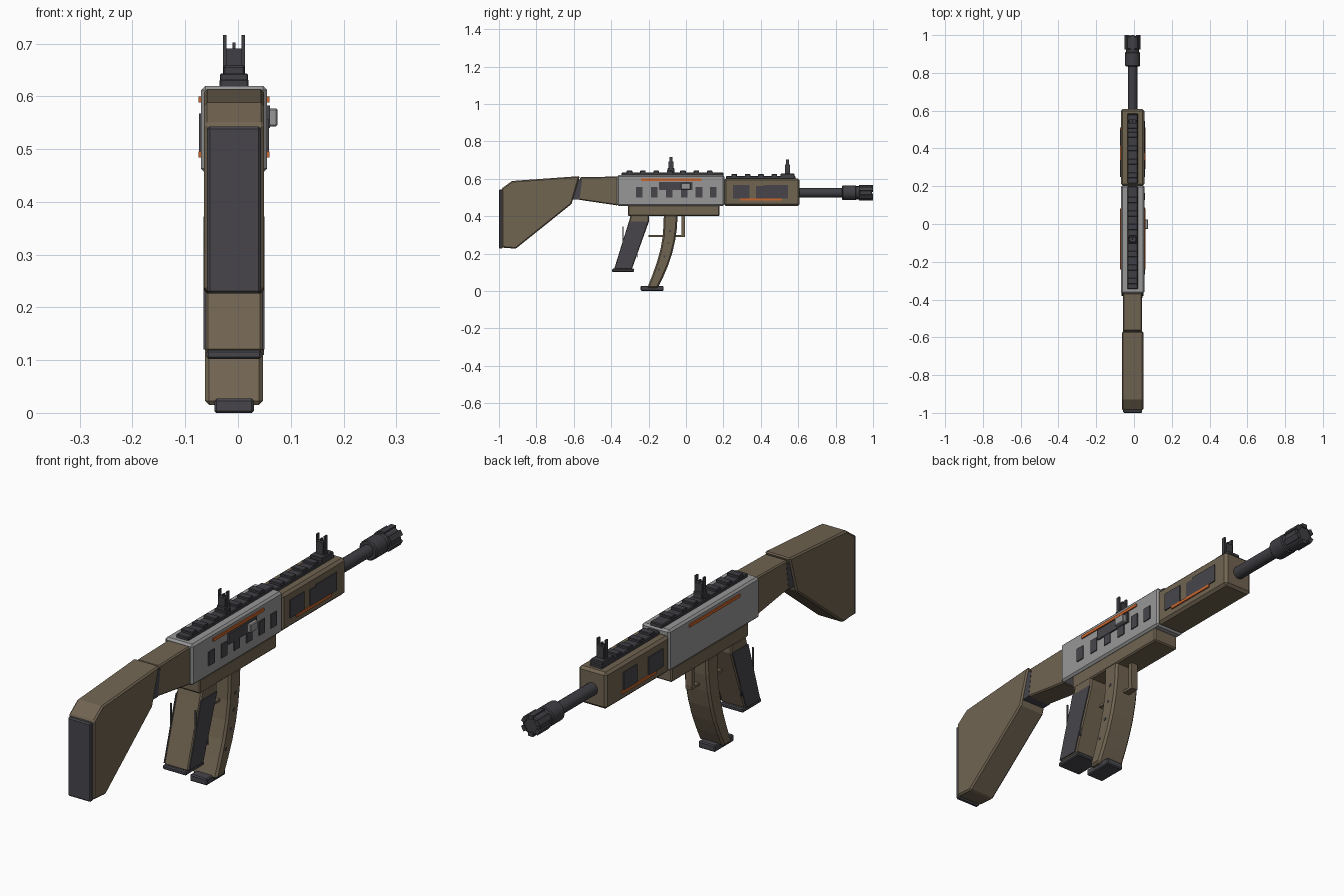
import bpy, bmesh, math
from mathutils import Matrix

if "Cube" in bpy.data.objects:
    bpy.data.objects.remove(bpy.data.objects["Cube"])

CX = -0.0075   # centre plane of the gun body
HW = 0.0625    # half width of receiver and handguard


def mat(name, r, g, b):
    m = bpy.data.materials.new(name)
    m.diffuse_color = (r, g, b, 1)
    m.use_nodes = True
    m.node_tree.nodes["Principled BSDF"].inputs["Base Color"].default_value = m.diffuse_color
    return m


BROWN = mat("earth_brown", 0.165, 0.128, 0.083)
DARK = mat("dark_grey", 0.063, 0.060, 0.070)
BLACK = mat("gunmetal", 0.050, 0.050, 0.058)
GREY = mat("receiver_grey", 0.31, 0.31, 0.31)
ORANGE = mat("orange", 0.60, 0.13, 0.025)


def finish(name, bm, material, bevel=0.0):
    bmesh.ops.recalc_face_normals(bm, faces=bm.faces)
    me = bpy.data.meshes.new(name)
    bm.to_mesh(me)
    bm.free()
    me.materials.append(material)
    ob = bpy.data.objects.new(name, me)
    bpy.context.collection.objects.link(ob)
    if bevel:
        mod = ob.modifiers.new("bevel", 'BEVEL')
        mod.width = bevel
        mod.segments = 1
        mod.limit_method = 'ANGLE'
        mod.angle_limit = math.radians(35)
    return ob


def prism(name, pts, hw, material, bevel=0.0, cx=CX):
    """Side profile (y, z) extruded across x."""
    bm = bmesh.new()
    a = [bm.verts.new((cx - hw, y, z)) for y, z in pts]
    b = [bm.verts.new((cx + hw, y, z)) for y, z in pts]
    bm.faces.new(a)
    bm.faces.new(b)
    n = len(pts)
    for i in range(n):
        j = (i + 1) % n
        bm.faces.new((a[i], a[j], b[j], b[i]))
    return finish(name, bm, material, bevel)


def box(name, y0, y1, z0, z1, hw, material, bevel=0.0, cx=CX):
    return prism(name, [(y0, z0), (y1, z0), (y1, z1), (y0, z1)], hw, material, bevel, cx)


def tube(name, y0, y1, r, material, z=0.525, sides=16):
    bm = bmesh.new()
    bmesh.ops.create_cone(bm, cap_ends=True, segments=sides, radius1=r, radius2=r, depth=y1 - y0,
                          matrix=Matrix.Translation((CX, (y0 + y1) / 2, z)) @ Matrix.Rotation(math.pi / 2, 4, 'X'))
    ob = finish(name, bm, material, 0.004)
    for p in ob.data.polygons:
        p.use_smooth = len(p.vertices) == 4
    ob.data.set_sharp_from_angle(angle=math.radians(30))
    return ob


def plate(name, side, y0, y1, z0, z1, material, t=0.004, hw=HW):
    """Thin plate on one flank: side +1 is right, -1 is left."""
    return box(name, y0, y1, z0, z1, t / 2 + 0.001, material, 0, CX + side * (hw + t / 2 - 0.001))


# Stock, butt pad, joint and neck
prism("stock", [(-0.985, 0.232), (-0.91, 0.226), (-0.612, 0.465), (-0.568, 0.614),
                (-0.93, 0.588), (-0.985, 0.548)], 0.057, BROWN, 0.006)
box("butt_pad", -1.0, -0.98, 0.226, 0.543, 0.051, DARK, 0.005)
prism("stock_joint", [(-0.61, 0.488), (-0.57, 0.488), (-0.555, 0.595), (-0.58, 0.595)], 0.051, DARK)
prism("stock_neck", [(-0.575, 0.488), (-0.365, 0.457), (-0.365, 0.612), (-0.565, 0.608)], 0.05, BROWN, 0.005)

# Receiver and lower receiver
box("receiver", -0.368, 0.205, 0.455, 0.62, HW, GREY, 0.008)
box("lower_receiver", -0.31, 0.18, 0.40, 0.458, 0.055, BROWN, 0.005)

# Receiver flank details
for s, side in ((1, "right"), (-1, "left")):
    plate(side + "_receiver_stripe", s, -0.24, 0.082, 0.588, 0.600, ORANGE, 0.005)
plate("ejection_port", 1, -0.145, 0.035, 0.54, 0.583, DARK, 0.006)
for i, y in enumerate((-0.25, -0.17, -0.09, -0.01, 0.07, 0.145)):
    plate("receiver_slot_%d" % i, 1, y - 0.018, y + 0.018, 0.50, 0.556, DARK)
box("charging_handle", -0.026, 0.024, 0.543, 0.577, 0.013, GREY, 0.003, 0.062)

# Handguard with side panels and stripes
box("handguard", 0.203, 0.608, 0.455, 0.602, HW, BROWN, 0.010)
for s, side in ((1, "right"), (-1, "left")):
    plate(side + "_guard_panel_rear", s, 0.25, 0.34, 0.495, 0.567, DARK)
    plate(side + "_guard_panel_front", s, 0.415, 0.545 if s > 0 else 0.50, 0.495, 0.567, DARK)
    plate(side + "_guard_stripe", s, 0.29, 0.512, 0.484, 0.495, ORANGE, 0.005)
plate("right_guard_panel_mid", 1, 0.375, 0.43, 0.495, 0.56, DARK, 0.003)

# Barrel and muzzle device
tube("barrel", 0.59, 0.95, 0.025, BLACK)
tube("muzzle_collar", 0.835, 0.91, 0.040, BLACK)
tube("muzzle_neck", 0.90, 0.935, 0.035, BLACK)
tube("muzzle_brake", 0.925, 0.995, 0.039, BLACK)
for i in range(6):
    bm = bmesh.new()
    bmesh.ops.create_cube(bm, size=1, matrix=Matrix.Translation((CX, 0.9625, 0.525))
                          @ Matrix.Rotation(i * math.pi / 3, 4, 'Y')
                          @ Matrix.Translation((0, 0, 0.034))
                          @ Matrix.Diagonal((0.022, 0.075, 0.016, 1)))
    finish("muzzle_rib_%d" % i, bm, BLACK)

# Top rails with cross slats
for name, y0, y1, z in (("receiver_rail", -0.345, 0.20, 0.615), ("guard_rail", 0.215, 0.585, 0.597)):
    box(name, y0, y1, z, z + 0.018, 0.0275, BLACK, 0.003)
    count = int((y1 - y0) / 0.07)
    for i in range(count):
        y = y0 + 0.04 + i * 0.0715
        box("%s_slat_%d" % (name, i), y - 0.012, y + 0.018, z + 0.012, z + 0.028, 0.0265, BLACK, 0.002)

# Iron sights
for name, y, zb, base in (("rear_sight", -0.08, 0.63, 0.018), ("front_sight", 0.543, 0.60, 0.037)):
    top = 0.716 if base < 0.03 else 0.702
    box(name + "_base", y - base, y + base, zb, zb + 0.028, 0.0275 if base > 0.03 else 0.02, BLACK, 0.003)
    box(name + "_block", y - 0.014, y + 0.012, zb, top - 0.025, 0.015, BLACK)
    box(name + "_post", y - 0.005, y + 0.005, zb, top - 0.014, 0.003, BLACK)
    for s in (-1, 1):
        box("%s_wing_%d" % (name, s), y - 0.008, y + 0.008, zb, top, 0.003, BLACK, 0, CX + s * 0.0175)

# Pistol grip with side panels and base
grip = [(-0.385, 0.115), (-0.29, 0.115), (-0.198, 0.372), (-0.198, 0.41), (-0.295, 0.41), (-0.305, 0.372)]
prism("grip", grip, 0.055, BROWN, 0.006)
for s in (-1, 1):
    prism("grip_panel_%d" % s, [(-0.380, 0.12), (-0.292, 0.12), (-0.203, 0.372), (-0.304, 0.372)],
          0.002, DARK, 0, CX + s * 0.0555)
    for i, (y, z0, z1) in enumerate(((-0.337, 0.195, 0.345), (-0.26, 0.178, 0.30))):
        box("grip_strip_%d_%d" % (s, i), y - 0.002, y + 0.002, z0, z1, 0.003, DARK, 0, CX + s * 0.0545)
box("grip_base", -0.395, -0.277, 0.102, 0.119, 0.052, DARK, 0.004)

# Curved magazine, floor plate and witness dots
front = [(-0.045, 0.41), (-0.048, 0.34), (-0.058, 0.27), (-0.074, 0.20), (-0.096, 0.135), (-0.122, 0.075), (-0.152, 0.015)]
back = [(-0.208, 0.015), (-0.180, 0.085), (-0.155, 0.155), (-0.136, 0.225), (-0.123, 0.30), (-0.118, 0.41)]
prism("magazine", front + back, 0.055, BROWN, 0.008)
box("magazine_floor_plate", -0.242, -0.12, 0.0, 0.027, 0.0375, DARK, 0.004)
for i, (y, z) in enumerate(((-0.085, 0.32), (-0.095, 0.255), (-0.115, 0.185), (-0.145, 0.115))):
    plate("witness_dot_%d" % i, 1, y - 0.005, y + 0.005, z - 0.005, z + 0.005, DARK, 0.002, 0.055)

# Trigger guard
box("trigger_guard_bar", -0.20, -0.005, 0.289, 0.299, 0.014, BROWN)
box("trigger_guard_front", -0.024, -0.006, 0.289, 0.41, 0.014, BROWN)
